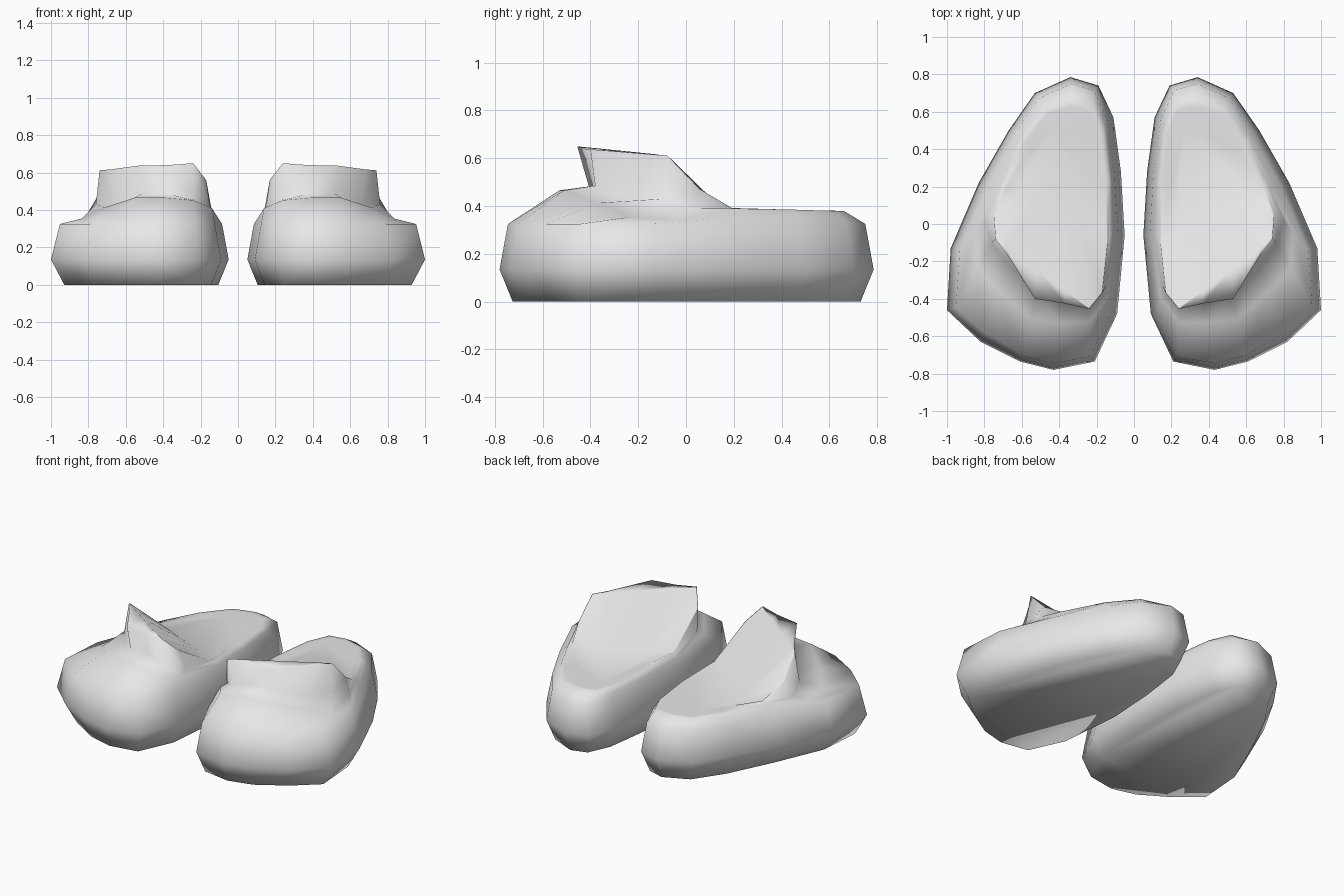
import bpy, bmesh
from mathutils import Vector

cube = bpy.data.objects.get("Cube")
if cube:
    bpy.data.objects.remove(cube, do_unlink=True)

grey = bpy.data.materials.new("light grey")
grey.use_nodes = True
grey.diffuse_color = (0.8, 0.8, 0.8, 1)
grey.node_tree.nodes["Principled BSDF"].inputs["Base Color"].default_value = (0.8, 0.8, 0.8, 1)

# Widest outline of one slipper, running from the narrow end along the inner side and back
OUTLINE = [(.34, .785), (.19, .74), (.11, .57), (.07, .28), (.05, -.06),
           (.09, -.48), (.21, -.735), (.43, -.78), (.61, -.735), (.82, -.63),
           (1.0, -.46), (.98, -.13), (.83, .22), (.67, .50), (.53, .70)]
# Where the upper meets the collar
COLLAR_BASE = [(.33, .66, .38), (.22, .64, .38), (.16, .50, .38), (.13, .22, .385),
               (.13, -.06, .39), (.15, -.33, .42), (.24, -.40, .46), (.37, -.385, .485),
               (.52, -.38, .485), (.66, -.22, .43), (.76, -.10, .43), (.80, .02, .39),
               (.72, .20, .39), (.60, .45, .385), (.47, .62, .38)]
# Raised lip of the collar, from the inner side round the front to the outer side
LIP = {4: (.14, -.09, .395), 5: (.17, -.37, .56), 6: (.24, -.455, .65),
       7: (.37, -.425, .64), 8: (.53, -.40, .637), 9: (.68, -.16, .617),
       10: (.74, -.08, .612), 11: (.75, .05, .475), 12: (.70, .19, .392)}
# Hollow in the upper beside the outer end of the collar
DIP = {10: .04, 11: .025, 12: .01}


def inset(amount, height, outer_extra):
    """Outline pulled inwards, a little more on the outer side, at a height."""
    ring = []
    n = len(OUTLINE)
    for i, p in enumerate(OUTLINE):
        t = (Vector(OUTLINE[(i + 1) % n]) - Vector(OUTLINE[i - 1])).normalized()
        d = amount + (outer_extra if p[0] > .8 else 0)
        ring.append(Vector((p[0] - t.y * d, p[1] + t.x * d, height)))
    return ring


def slipper(name, side):
    base = [Vector(p) for p in COLLAR_BASE]
    sole = inset(.055, 0, .02)
    belly = inset(0, .135, 0)
    shoulder = inset(.035, .325, .015)
    # Rounded upper, fullest over the broad end
    upper = []
    for i, (s, b) in enumerate(zip(shoulder, base)):
        p = s.lerp(b, .6)
        p.z += .045 * max(0, min(1, (-p.y - .2) / .3)) - DIP.get(i, 0)
        upper.append(p)
    # Lip, its level top, and the sloping wall down to the flat footbed
    middle = Vector((.38, .25, .385))
    lip, rim, footbed = [], [], []
    for i, b in enumerate(base):
        if i in LIP:
            p = Vector(LIP[i])
            q = p.copy()
            if 7 <= i <= 9:
                q = Vector(LIP[6]).lerp(Vector(LIP[10]), (p.x - .24) / .5)
            else:
                q += (middle - q).normalized() * .01
            f = base[4].lerp(base[12], .06 + .11 * (i - 4))
            f.z = .385
        else:
            p, q, f = (b.lerp(middle, k) for k in (.08, .16, .3))
        lip.append(p)
        rim.append(q)
        footbed.append(f)

    bm = bmesh.new()
    rings = [[bm.verts.new((p.x * side, p.y, p.z)) for p in ring]
             for ring in (sole, belly, shoulder, upper, base, lip, rim, footbed)]
    n = len(OUTLINE)
    for low, high in zip(rings, rings[1:]):
        for i in range(n):
            j = (i + 1) % n
            bm.faces.new((low[i], low[j], high[j], high[i]))
    bm.faces.new(rings[0])
    bm.faces.new(rings[-1])
    bmesh.ops.recalc_face_normals(bm, faces=bm.faces)
    for f in bm.faces:
        f.smooth = True
    mesh = bpy.data.meshes.new(name)
    bm.to_mesh(mesh)
    bm.free()
    mesh.materials.append(grey)
    obj = bpy.data.objects.new(name, mesh)
    bpy.context.collection.objects.link(obj)


slipper("left_slipper", 1)
slipper("right_slipper", -1)
